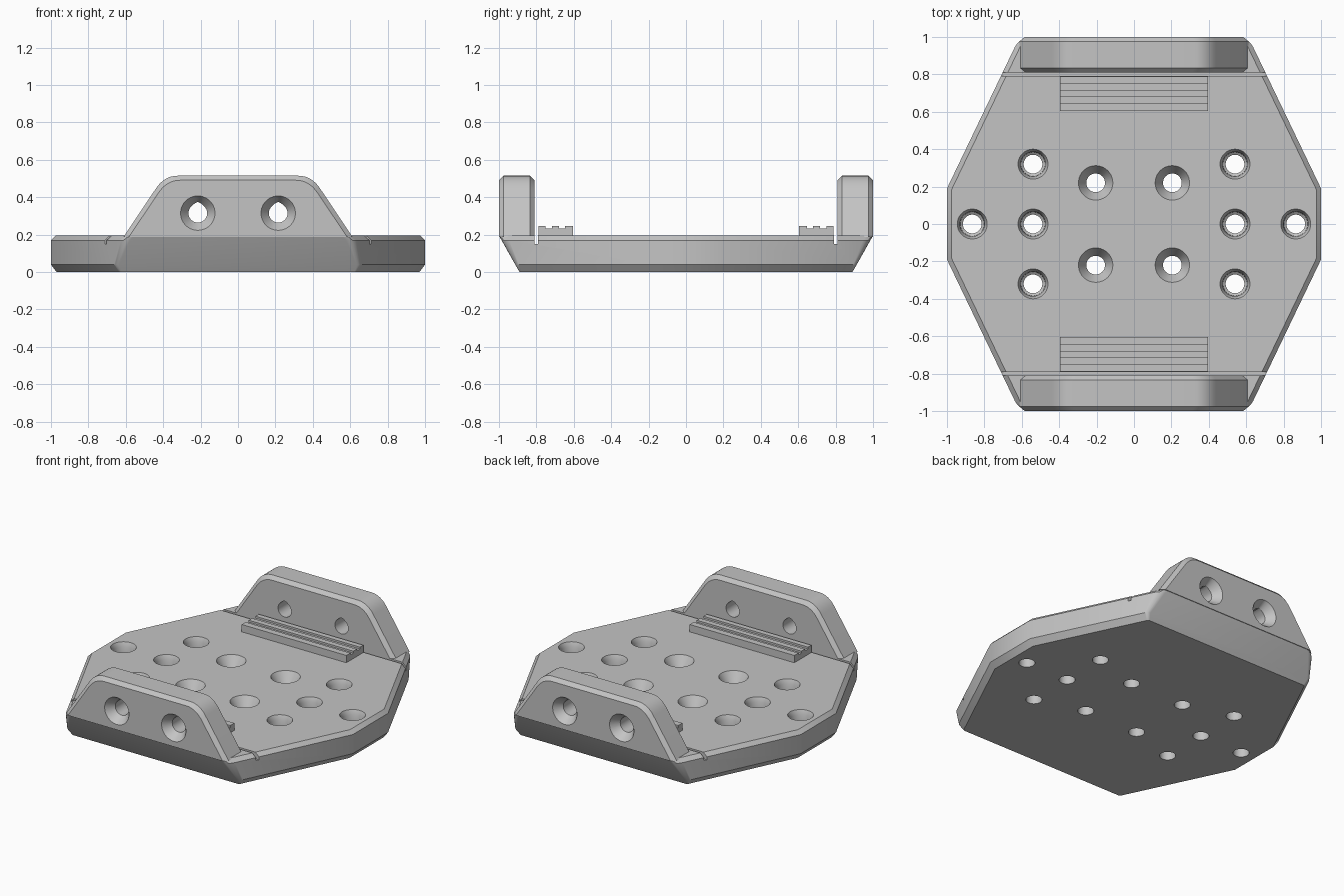
import bpy, bmesh, math

if "Cube" in bpy.data.objects:
    bpy.data.objects.remove(bpy.data.objects["Cube"], do_unlink=True)

GREY = (0.55, 0.55, 0.55, 1)
grey = bpy.data.materials.new("grey")
grey.use_nodes = True
grey.diffuse_color = GREY
grey.node_tree.nodes["Principled BSDF"].inputs["Base Color"].default_value = GREY


def loft(name, *stacks):
    """Closed solids, each skinned over a stack of equal-length loops."""
    bm = bmesh.new()
    for loops in stacks:
        rings = [[bm.verts.new(p) for p in loop] for loop in loops]
        n = len(rings[0])
        for a, b in zip(rings, rings[1:]):
            for i in range(n):
                j = (i + 1) % n
                bm.faces.new((a[i], a[j], b[j], b[i]))
        bm.faces.new(rings[0])
        bm.faces.new(rings[-1])
    bmesh.ops.recalc_face_normals(bm, faces=bm.faces)
    mesh = bpy.data.meshes.new(name)
    bm.to_mesh(mesh)
    bm.free()
    mesh.materials.append(grey)
    obj = bpy.data.objects.new(name, mesh)
    bpy.context.collection.objects.link(obj)
    return obj


def cut(obj, *cutters):
    """Subtract the cutters, keep the result and drop the cutters."""
    for cutter in cutters:
        cutter.hide_render = True
        mod = obj.modifiers.new("cut", 'BOOLEAN')
        mod.operation = 'DIFFERENCE'
        mod.solver = 'EXACT'
        mod.object = cutter
    bpy.context.view_layer.update()
    graph = bpy.context.evaluated_depsgraph_get()
    mesh = bpy.data.meshes.new_from_object(obj.evaluated_get(graph))
    obj.modifiers.clear()
    obj.data = mesh
    for cutter in cutters:
        bpy.data.objects.remove(cutter, do_unlink=True)


def smooth(obj):
    bpy.ops.object.select_all(action='DESELECT')
    obj.select_set(True)
    bpy.context.view_layer.objects.active = obj
    bpy.ops.object.shade_smooth_by_angle(angle=math.radians(30))


def rounded(a, c, b, steps):
    """Curve from a to b that bends towards corner c."""
    pts = []
    for i in range(steps + 1):
        t = i / steps
        pts.append(tuple((1 - t) ** 2 * p + 2 * t * (1 - t) * q + t * t * r
                         for p, q, r in zip(a, c, b)))
    return pts


def outline(z, end, inset, r):
    """Eight-sided plate outline with rounded end corners."""
    def side(y):
        return 1 - inset * 1.11 - (y - 0.19) * 0.48
    quarter = [(1 - inset, 0.19 - inset * 0.23)]
    quarter += rounded((side(end - r), end - r), (side(end), end),
                       (side(end) - r, end), 4)
    half = quarter + [(-x, y) for x, y in reversed(quarter)]
    return [(x, y, z) for x, y in half] + [(x, -y, z) for x, y in reversed(half)]


def circle(x, y, z, r):
    angles = [math.tau * i / 40 for i in range(40)]
    return [(x + r * math.cos(a), y + r * math.sin(a), z) for a in angles]


def teardrop(x, y, z, r, peak):
    """Upright circle with its top drawn up to a point."""
    pts = []
    for i in range(40):
        a = math.tau * i / 40
        k = max(0, 1 - abs(a - math.pi / 2) / 0.7) * peak
        pts.append((x + r * math.cos(a), y, z + r * math.sin(a) * (1 + k)))
    return pts


def box(x, y0, y1, z0, z1):
    ring = [(-x, y0), (x, y0), (x, y1), (-x, y1)]
    return [[(px, py, z) for px, py in ring] for z in (z0, z1)]


# Base plate: tapered ends, chamfered rims
TOP = 0.195
plate = loft("base_plate", [outline(0, 0.89, 0.03, 0.01),
                            outline(0.04, 0.913, 0, 0.02),
                            outline(0.17, 0.986, 0, 0.04),
                            outline(TOP, 1, 0.025, 0.03)])

# Vertical screw holes: (radius, height) profiles
countersunk = [(0.05, -0.1), (0.05, 0.125), (0.092, TOP), (0.092, 0.3)]
recessed = [(0.05, -0.1), (0.05, 0.09), (0.064, 0.1), (0.066, 0.165),
            (0.08, TOP), (0.08, 0.3)]
holes = [(x, y, countersunk) for x in (-0.205, 0.205) for y in (-0.22, 0.22)]
holes += [(s * x, y, recessed) for s in (-1, 1)
          for x, y in ((0.54, 0.32), (0.54, 0), (0.54, -0.32), (0.865, 0))]
drill = loft("plate_drill", *[[circle(x, y, z, r) for r, z in prof]
                              for x, y, prof in holes])

# Narrow grooves in front of the end walls
slots = loft("groove_cutter", box(1.1, 0.79, 0.81, 0.15, 0.3),
             box(1.1, -0.81, -0.79, 0.15, 0.3))
cut(plate, drill, slots)
smooth(plate)


def wall_section(y, d):
    """Trapezoid with rounded top corners, shrunk by d."""
    top = 0.515 - d
    corner = 0.393 - d * 0.55
    half = [(0.613 - d * 1.2, 0.187)]
    half += rounded((corner + 0.045, top - 0.067), (corner, top),
                    (corner - 0.07, top), 8)
    return [(x, y, z) for x, z in half] + [(-x, y, z) for x, z in reversed(half)]


for s, where in ((-1, "front"), (1, "back")):
    # End wall with chamfered edges and two countersunk holes
    wall = loft(where + "_wall", [wall_section(s * y, d) for y, d in
                                  ((1, 0.024), (0.976, 0), (0.834, 0), (0.81, 0.024))])
    bore = [(0.6, 0.05, 0.2), (0.945, 0.05, 0.2), (1, 0.092, 0), (1.1, 0.092, 0)]
    cut(wall, loft("wall_drill", *[[teardrop(x, s * y, 0.315, r, k) for y, r, k in bore]
                                   for x in (-0.215, 0.215)]))
    smooth(wall)

    # Ribbed pad beside the wall
    low, high = 0.232, 0.245
    ribs = [(0.604, 0.18), (0.604, high), (0.647, high), (0.647, low), (0.68, low),
            (0.68, high), (0.717, high), (0.717, low), (0.752, low), (0.752, high),
            (0.788, high), (0.788, 0.18)]
    loft(where + "_ribbed_pad", [[(x, s * y, z) for y, z in ribs] for x in (-0.395, 0.395)])
